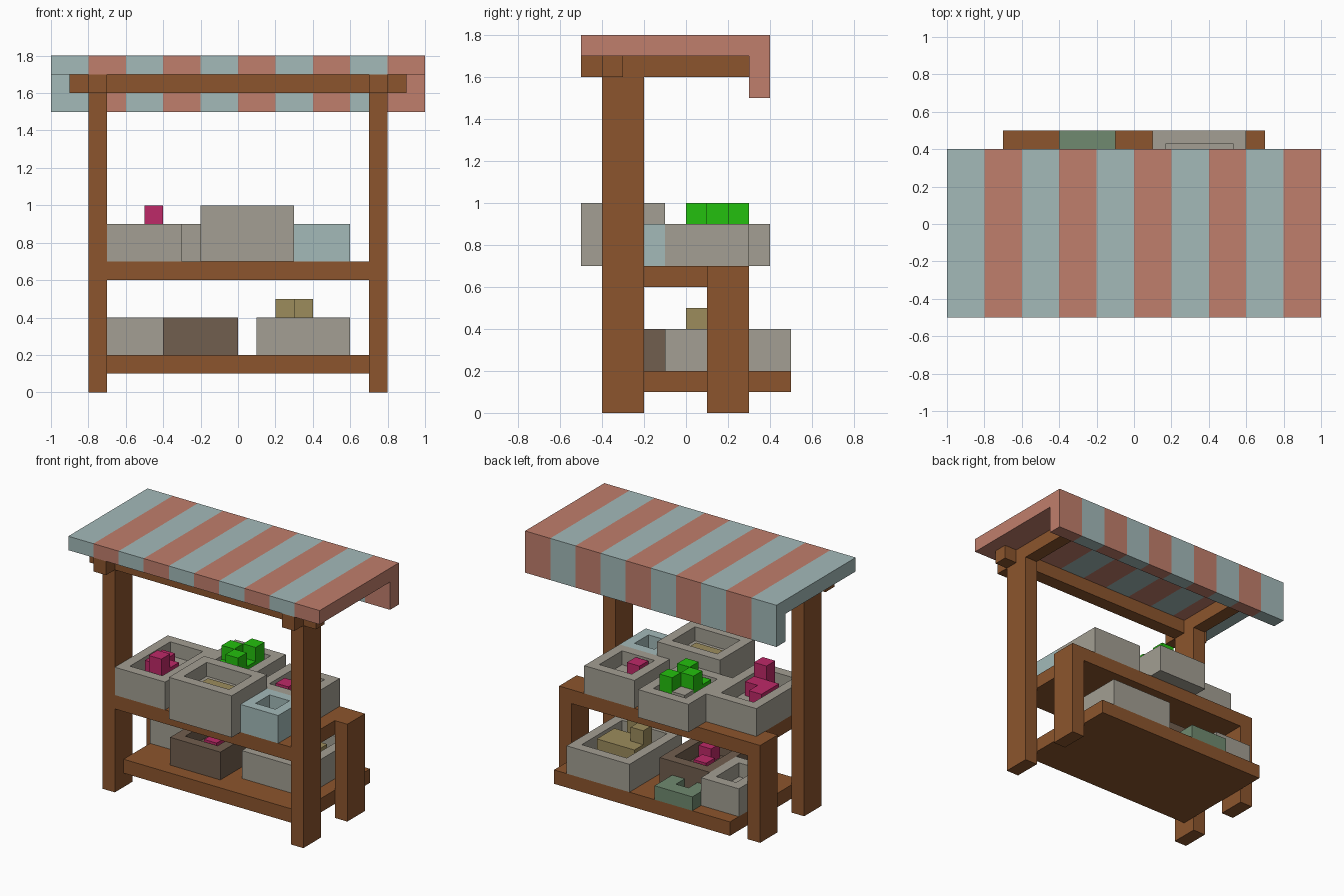
import bpy
import bmesh

default = bpy.data.objects.get("Cube")
if default:
    bpy.data.objects.remove(default, do_unlink=True)


def material(name, rgb):
    lin = [((c / 255 + 0.055) / 1.055) ** 2.4 if c > 10 else c / 255 / 12.92 for c in rgb]
    m = bpy.data.materials.new(name)
    m.use_nodes = True
    m.diffuse_color = (*lin, 1)
    bsdf = next(n for n in m.node_tree.nodes if n.type == "BSDF_PRINCIPLED")
    bsdf.inputs["Base Color"].default_value = (*lin, 1)
    return m


wood = material("wood", (140, 85, 45))
teal = material("pale teal", (163, 186, 185))
red = material("faded red", (192, 126, 108))
grey = material("warm grey", (163, 159, 147))
brown = material("dark brown", (113, 94, 78))
pink = material("pink", (190, 41, 104))
green = material("bright green", (36, 192, 14))
khaki = material("khaki", (156, 140, 92))
sage = material("sage green", (112, 138, 112))


def finish(name, bm, mats):
    bmesh.ops.recalc_face_normals(bm, faces=bm.faces)
    me = bpy.data.meshes.new(name)
    bm.to_mesh(me)
    bm.free()
    for m in mats:
        me.materials.append(m)
    ob = bpy.data.objects.new(name, me)
    bpy.context.collection.objects.link(ob)
    return ob


def add_box(bm, x, y, z):
    verts = bmesh.ops.create_cube(bm, size=1)["verts"]
    for v in verts:
        v.co = [r[0] if c < 0 else r[1] for c, r in zip(v.co, (x, y, z))]


def box(name, x, y, z, mat):
    bm = bmesh.new()
    add_box(bm, x, y, z)
    return finish(name, bm, [mat])


def crate(name, x, y, z, mat):
    """Box with 0.1 thick walls and a recess 0.1 deep."""
    bm = bmesh.new()
    add_box(bm, x, y, z)
    bm.normal_update()
    top = max(bm.faces, key=lambda f: f.calc_center_median().z)
    bmesh.ops.inset_region(bm, faces=[top], thickness=0.1)
    down = bmesh.ops.extrude_face_region(bm, geom=[top])["geom"]
    bmesh.ops.translate(bm, verts=[v for v in down if isinstance(v, bmesh.types.BMVert)],
                        vec=(0, 0, -0.1))
    if top.is_valid:
        bmesh.ops.delete(bm, geom=[top], context="FACES_ONLY")
    return finish(name, bm, [mat])


def goods(name, cells, bottom, mat):
    """Small blocks on a 0.1 grid: (x, y, height)."""
    bm = bmesh.new()
    for x, y, h in cells:
        add_box(bm, (x, x + 0.1), (y, y + 0.1), (bottom, bottom + h))
    return finish(name, bm, [mat])


# Frame: posts and roof arms on both sides
for side, s in (("left", 1), ("right", -1)):
    xs = tuple(sorted((0.7 * s, 0.8 * s)))
    box(f"{side}_front_post", xs, (-0.4, -0.2), (0, 1.6), wood)
    box(f"{side}_back_post", xs, (0.1, 0.3), (0, 0.7), wood)
    box(f"{side}_roof_arm", xs, (-0.5, 0.3), (1.6, 1.7), wood)
box("roof_beam", (-0.9, 0.9), (-0.4, -0.3), (1.6, 1.7), wood)

# Shelves
box("upper_shelf", (-0.7, 0.7), (-0.4, 0.3), (0.6, 0.7), wood)
box("lower_shelf", (-0.7, 0.7), (-0.3, 0.5), (0.1, 0.2), wood)

# Striped awning: an L profile swept along x in ten bands
profile = [(-0.5, 1.7), (-0.5, 1.8), (0.4, 1.8), (0.4, 1.5), (0.3, 1.5), (0.3, 1.7)]
bm = bmesh.new()
rings = [[bm.verts.new((-1 + 0.2 * i, y, z)) for y, z in profile] for i in range(11)]
for i in range(10):
    a, b = rings[i], rings[i + 1]
    for k in range(6):
        n = (k + 1) % 6
        bm.faces.new((a[k], a[n], b[n], b[k])).material_index = i % 2
bm.faces.new(rings[0]).material_index = 0
bm.faces.new(rings[-1]).material_index = 1
finish("awning", bm, [teal, red])

# Crates on the upper shelf
U = (0.7, 0.9)
crate("long_crate", (-0.7, -0.3), (-0.4, 0.2), U, grey)
crate("tall_crate", (-0.2, 0.3), (-0.5, -0.1), (0.7, 1.0), grey)
crate("teal_crate", (0.3, 0.6), (-0.4, -0.1), U, teal)
crate("side_crate", (0.2, 0.6), (-0.1, 0.3), U, grey)
crate("back_crate", (-0.3, 0.1), (-0.1, 0.4), U, grey)

# Goods on the upper shelf
goods("pink_goods", [(-0.5, -0.3, 0.2), (-0.5, -0.2, 0.1), (-0.6, -0.2, 0.1),
                     (-0.6, -0.1, 0.1), (0.3, 0.0, 0.1)], 0.8, pink)
goods("green_goods", [(-0.2, 0.1, 0.2), (-0.1, 0.0, 0.2), (-0.1, 0.2, 0.2),
                      (-0.2, 0.0, 0.1), (-0.1, 0.1, 0.1)], 0.8, green)
box("back_crate_filler", (-0.2, -0.1), (0.2, 0.3), (0.8, 0.9), grey)
box("tall_crate_filling", (-0.1, 0.2), (-0.4, -0.2), (0.897, 0.905), khaki)

# Crates on the lower shelf
L = (0.2, 0.4)
crate("narrow_crate", (-0.7, -0.4), (0.0, 0.4), L, grey)
crate("brown_crate", (-0.4, 0.0), (-0.2, 0.3), L, brown)
crate("wide_crate", (0.1, 0.6), (-0.1, 0.5), L, grey)

# Goods on the lower shelf
goods("lower_pink_goods", [(-0.3, 0.1, 0.1), (-0.2, -0.1, 0.1)], 0.3, pink)
goods("khaki_goods", [(0.3, 0.0, 0.2), (0.2, 0.1, 0.2), (0.3, 0.1, 0.1), (0.4, 0.1, 0.1),
                      (0.3, 0.2, 0.1), (0.4, 0.2, 0.1), (0.2, 0.2, 0.1)], 0.3, khaki)
box("sage_bundle", (-0.4, -0.1), (0.4, 0.5), (0.2, 0.3), sage)
goods("sage_bundle_ends", [(-0.4, 0.3, 0.1), (-0.2, 0.3, 0.1)], 0.2, sage)
